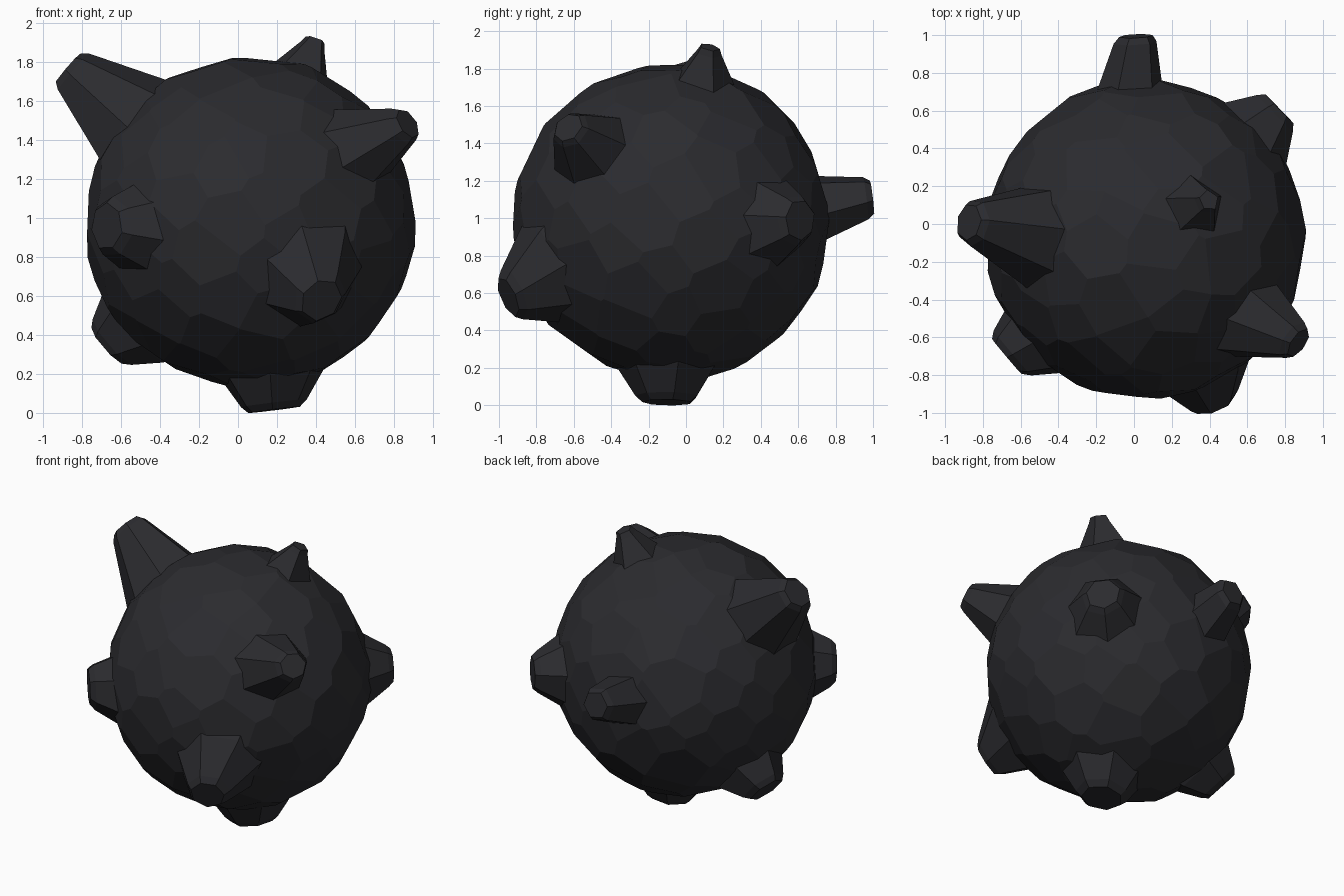
import bpy, bmesh, math, random
from mathutils import Vector

if "Cube" in bpy.data.objects:
    bpy.data.objects.remove(bpy.data.objects["Cube"])

random.seed(4)
CENTRE = Vector((0.06, -0.08, 0.98))
RADIUS = 0.832

dark = bpy.data.materials.new("dark_stone")
dark.diffuse_color = (0.024, 0.024, 0.028, 1)
dark.use_nodes = True
dark.node_tree.nodes["Principled BSDF"].inputs["Base Color"].default_value = dark.diffuse_color


def add_object(name, bm):
    bmesh.ops.recalc_face_normals(bm, faces=bm.faces[:])
    mesh = bpy.data.meshes.new(name)
    bm.to_mesh(mesh)
    bm.free()
    mesh.materials.append(dark)
    obj = bpy.data.objects.new(name, mesh)
    bpy.context.collection.objects.link(obj)
    return obj


# Body: a block trimmed by planes all around into an irregular faceted ball
def faceted_ball(count):
    bm = bmesh.new()
    bmesh.ops.create_cube(bm, size=2.2)
    for i in range(count):
        z = 1 - 2 * (i + 0.5) / count
        r = math.sqrt(1 - z * z)
        a = i * math.pi * (3 - math.sqrt(5))
        n = Vector((r * math.cos(a), r * math.sin(a), z))
        n += Vector([random.uniform(-0.06, 0.06) for _ in range(3)])
        n.normalize()
        co = n * (RADIUS + random.uniform(-0.006, 0.006))
        cut = bmesh.ops.bisect_plane(
            bm, geom=bm.verts[:] + bm.edges[:] + bm.faces[:], dist=1e-5,
            plane_co=co, plane_no=n, clear_outer=True)["geom_cut"]
        edges = [e for e in cut if isinstance(e, bmesh.types.BMEdge)]
        if edges:
            bmesh.ops.holes_fill(bm, edges=[e for e in edges if e.is_boundary])
    bmesh.ops.translate(bm, verts=bm.verts[:], vec=CENTRE)
    return bm


body = add_object("spiked_ball", faceted_ball(140))


# Spike: tapered stub with a flared foot and a chamfered flat tip, fused to the body
def spike(name, base, tip, r_base, r_tip, sides=7, turn=0.0):
    base, tip = Vector(base), Vector(tip)
    out = (tip - CENTRE).normalized()
    axis = (tip - base).normalized()
    side = out.cross(Vector((0.13, 0.31, 0.9))).normalized()
    up = side.cross(out)
    rings = [(base - out * 0.12, r_base * 1.25),
             (base, r_base),
             (tip - axis * 0.035, r_tip),
             (tip, r_tip * 0.78)]
    wobble = [random.uniform(0.95, 1.07) for _ in range(sides)]
    bm = bmesh.new()
    rows = []
    for c, r in rings:
        row = []
        for k in range(sides):
            a = turn + 2 * math.pi * k / sides
            row.append(bm.verts.new(
                c + (side * math.cos(a) + up * math.sin(a)) * r * wobble[k]))
        rows.append(row)
    for lo, hi in zip(rows, rows[1:]):
        for k in range(sides):
            j = (k + 1) % sides
            bm.faces.new((lo[k], lo[j], hi[j], hi[k]))
    bm.faces.new(rows[0])
    bm.faces.new(rows[-1])
    obj = add_object(name, bm)
    mod = body.modifiers.new(name, 'BOOLEAN')
    mod.operation = 'UNION'
    mod.solver = 'EXACT'
    mod.object = obj
    bpy.context.view_layer.objects.active = body
    bpy.ops.object.modifier_apply(modifier=mod.name)
    bpy.data.objects.remove(obj)


spike("upper_left_spike", (-0.55, -0.06, 1.49), (-0.875, 0.01, 1.765), 0.27, 0.125)
spike("top_spike", (0.31, 0.09, 1.73), (0.395, 0.125, 1.915), 0.17, 0.07, 5)
spike("upper_right_spike", (0.60, -0.50, 1.36), (0.87, -0.63, 1.485), 0.24, 0.11)
spike("front_spike", (0.38, -0.75, 0.71), (0.43, -0.95, 0.58), 0.28, 0.145)
spike("left_front_spike", (-0.51, -0.60, 0.95), (-0.675, -0.70, 0.96), 0.24, 0.155)
spike("lower_left_spike", (-0.54, 0.05, 0.44), (-0.675, 0.07, 0.345), 0.23, 0.15, 6)
spike("back_spike", (-0.02, 0.73, 1.05), (0.01, 0.995, 1.11), 0.18, 0.12, 6)
spike("right_back_spike", (0.61, 0.44, 0.98), (0.77, 0.61, 0.99), 0.27, 0.14)
spike("bottom_spike", (0.17, -0.10, 0.19), (0.18, -0.10, 0.015), 0.26, 0.17)
